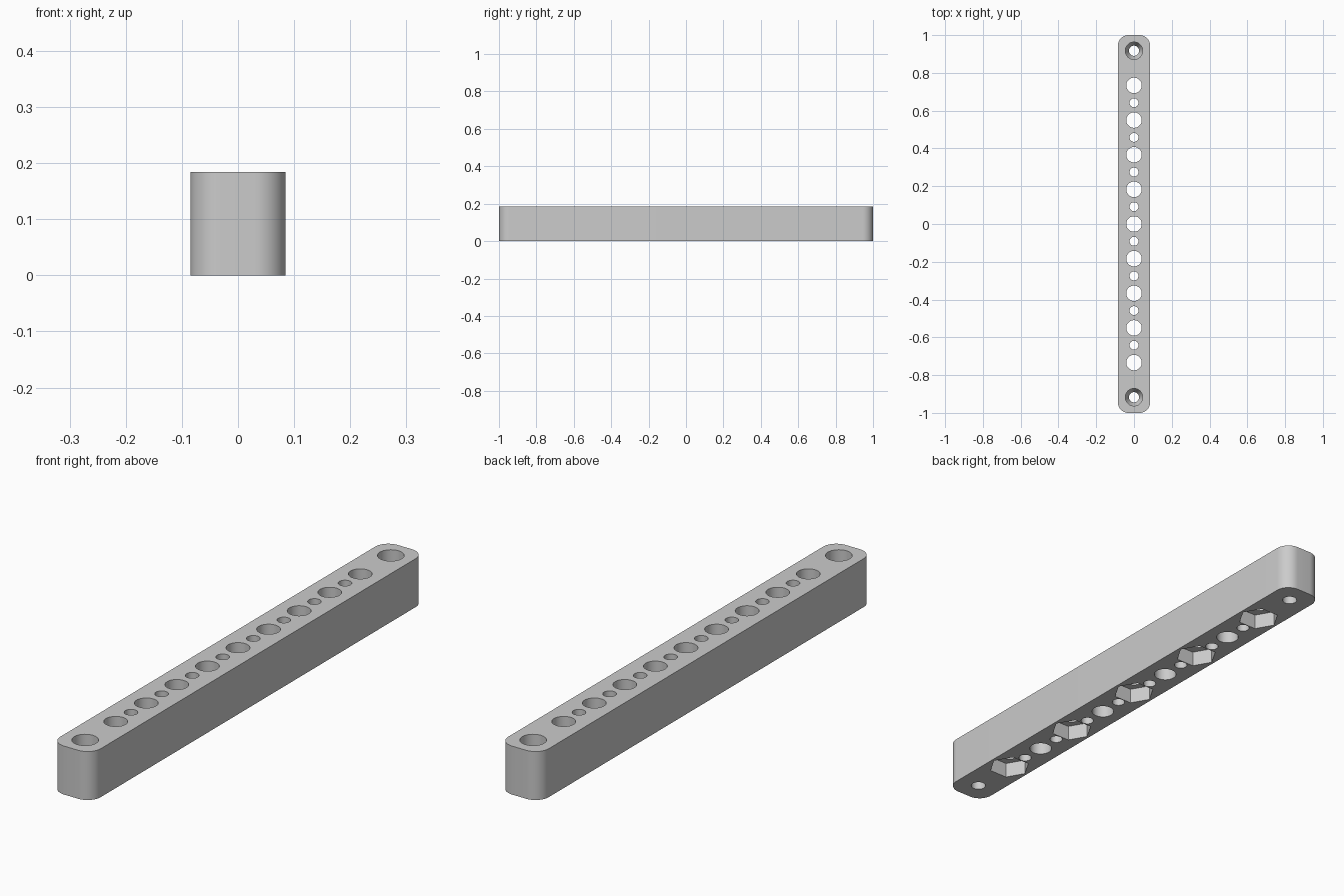
import bpy
import bmesh
import math

cube = bpy.data.objects.get("Cube")
if cube:
    bpy.data.objects.remove(cube, do_unlink=True)

WIDTH, LENGTH, HEIGHT = 0.17, 2.0, 0.184
CORNER = 0.055
PITCH = LENGTH * 0.0917
OVER = 0.02                      # cutter overshoot past the faces

grey = bpy.data.materials.new("plain grey")
grey.use_nodes = True
grey.diffuse_color = (0.6, 0.6, 0.6, 1)
grey.node_tree.nodes["Principled BSDF"].inputs["Base Color"].default_value = (0.6, 0.6, 0.6, 1)


def add_object(name, bm):
    bmesh.ops.recalc_face_normals(bm, faces=bm.faces)
    mesh = bpy.data.meshes.new(name)
    bm.to_mesh(mesh)
    bm.free()
    mesh.materials.append(grey)
    obj = bpy.data.objects.new(name, mesh)
    bpy.context.collection.objects.link(obj)
    return obj


def turned(bm, y, profile, sides):
    """Closed turned solid at (0, y) from (radius, z) pairs, bottom to top."""
    rings = []
    for r, z in profile:
        angles = [2 * math.pi * i / sides for i in range(sides)]
        rings.append([bm.verts.new((r * math.cos(a), y + r * math.sin(a), z)) for a in angles])
    for low, high in zip(rings, rings[1:]):
        for i in range(sides):
            j = (i + 1) % sides
            bm.faces.new((low[i], low[j], high[j], high[i]))
    bm.faces.new(rings[0][::-1])
    bm.faces.new(rings[-1])


def bore(bm, y, radius):
    turned(bm, y, [(radius, -OVER), (radius, HEIGHT + OVER)], 48)


# Bar with rounded upright corners
bm = bmesh.new()
bmesh.ops.create_cube(bm, size=1)
for v in bm.verts:
    v.co = (v.co.x * WIDTH, v.co.y * LENGTH, (v.co.z + 0.5) * HEIGHT)
upright = [e for e in bm.edges if abs(e.verts[0].co.z - e.verts[1].co.z) > 0.1]
bmesh.ops.bevel(bm, geom=upright, offset=CORNER, segments=12, profile=0.5, affect='EDGES')
bar = add_object("perforated_bar", bm)

# Through holes: large ones on the pitch, small ones between, stepped ones at the ends
holes = bmesh.new()
for i in range(-4, 5):
    bore(holes, i * PITCH, 0.041)
for i in range(-4, 4):
    bore(holes, (i + 0.5) * PITCH, 0.0235)
for side in (-1, 1):
    turned(holes, side * 5 * PITCH,
           [(0.027, -OVER), (0.027, 0.06), (0.046, 0.1), (0.046, HEIGHT + OVER)], 48)

# Hexagonal nut pockets under every second large hole
pockets = bmesh.new()
for i in range(-4, 5, 2):
    turned(pockets, i * PITCH, [(0.076, -OVER), (0.076, 0.059)], 6)

bpy.context.view_layer.objects.active = bar
bar.select_set(True)
for name, cutter_mesh in (("hole_cutter", holes), ("pocket_cutter", pockets)):
    cutter = add_object(name, cutter_mesh)
    cutter.hide_render = True
    cut = bar.modifiers.new(name, 'BOOLEAN')
    cut.operation = 'DIFFERENCE'
    cut.solver = 'EXACT'
    cut.object = cutter
    bpy.ops.object.modifier_apply(modifier=cut.name)
    bpy.data.objects.remove(cutter, do_unlink=True)

bpy.ops.object.shade_smooth_by_angle(angle=math.radians(25))
